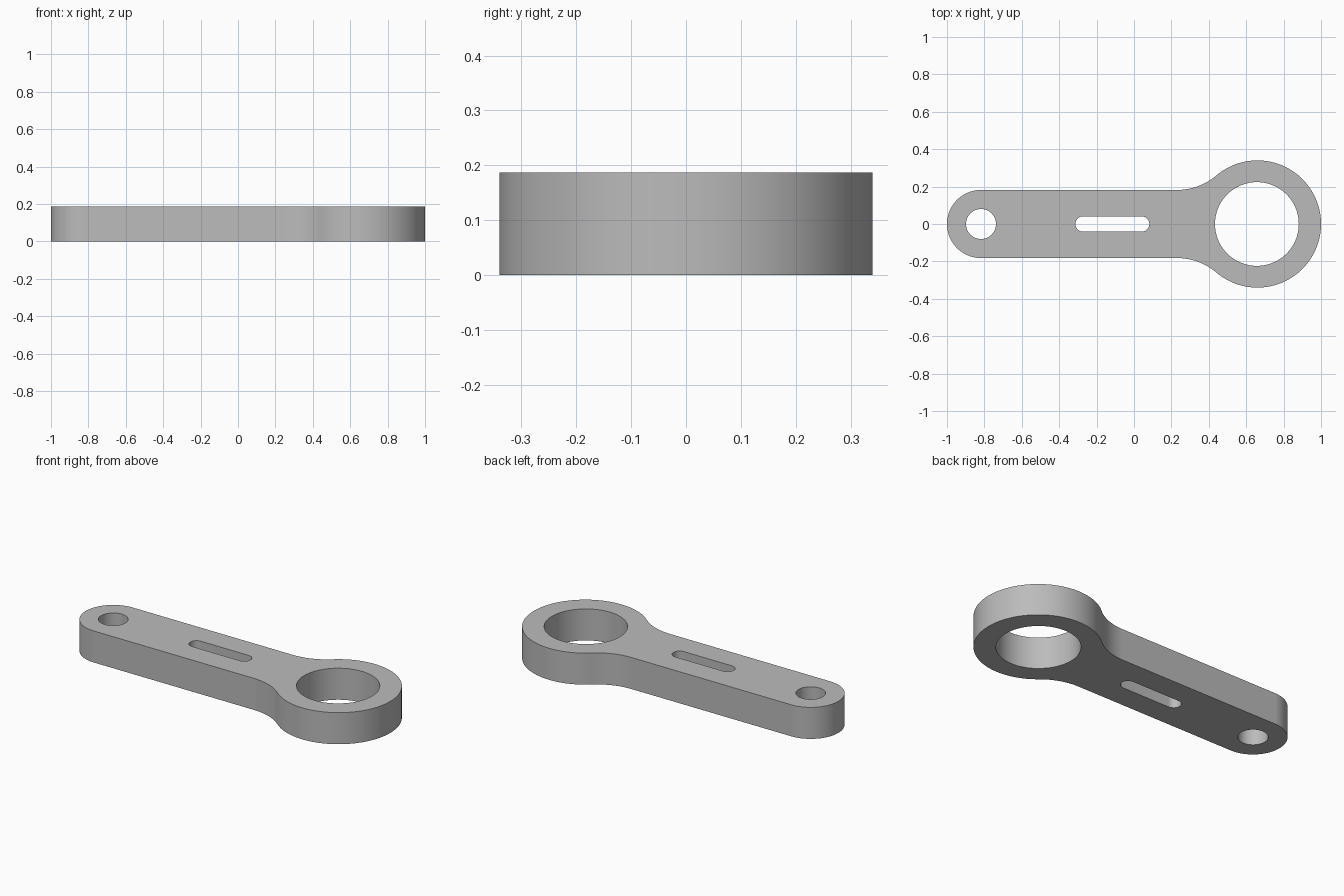
import bpy, bmesh
from math import pi, cos, sin, atan2, radians, hypot

cube = bpy.data.objects.get("Cube")
if cube:
    bpy.data.objects.remove(cube, do_unlink=True)

THICK = 0.187
BIG_X, BIG_R, BORE_R = 0.66, 0.34, 0.224
PIN_X, ARM_R, PIN_R = -0.818, 0.182, 0.08
SLOT_A, SLOT_B, SLOT_R = -0.272, 0.041, 0.041
FILLET_X = 0.23


def arc(cx, cy, r, a0, a1, n):
    """Points along an arc, both ends included."""
    return [(cx + r * cos(a0 + (a1 - a0) * i / n),
             cy + r * sin(a0 + (a1 - a0) * i / n)) for i in range(n + 1)]


def circle(cx, r, n=72):
    return arc(cx, 0, r, 0, 2 * pi, n)[:-1]


def mirrored(points):
    return [(x, -y) for x, y in reversed(points)]


# Fillet tangent to both the straight arm and the large ring
dx = BIG_X - FILLET_X
fillet_r = (dx**2 + ARM_R**2 - BIG_R**2) / (2 * (BIG_R - ARM_R))
fillet_y = ARM_R + fillet_r
touch = atan2(-fillet_y, dx)

# Upper half of the outline, from the ring end to the pin end
upper = arc(BIG_X, 0, BIG_R, 0, touch + pi, 48)
upper += arc(FILLET_X, fillet_y, fillet_r, touch, -pi / 2, 16)[1:]
upper += arc(PIN_X, 0, ARM_R, pi / 2, pi, 24)
outline = upper + mirrored(upper)[1:-1]

slot = (arc(SLOT_B, 0, SLOT_R, -pi / 2, pi / 2, 20)
        + arc(SLOT_A, 0, SLOT_R, pi / 2, 3 * pi / 2, 20))

# Flat profile with its three openings, extruded to the full thickness
curve = bpy.data.curves.new("link_arm_profile", 'CURVE')
curve.dimensions = '2D'
curve.fill_mode = 'BOTH'
curve.extrude = THICK / 2
for loop in (outline, circle(BIG_X - 0.003, BORE_R), circle(PIN_X, PIN_R), slot):
    spline = curve.splines.new('POLY')
    spline.points.add(len(loop) - 1)
    for point, (x, y) in zip(spline.points, loop):
        point.co = (x, y, THICK / 2, 1)
    spline.use_cyclic_u = True

arm = bpy.data.objects.new("link_arm", curve)
bpy.context.collection.objects.link(arm)
bpy.ops.object.select_all(action='DESELECT')
arm.select_set(True)
bpy.context.view_layer.objects.active = arm
bpy.ops.object.convert(target='MESH')
arm = bpy.context.object
arm.name = "link_arm"

# Weld the caps to the walls and stand the part on the ground
bm = bmesh.new()
bm.from_mesh(arm.data)
bmesh.ops.remove_doubles(bm, verts=bm.verts, dist=0.0001)
bmesh.ops.recalc_face_normals(bm, faces=bm.faces)
low = min(v.co.z for v in bm.verts)
bmesh.ops.translate(bm, verts=bm.verts, vec=(0, 0, -low))
bm.to_mesh(arm.data)
bm.free()

# Plain grey metal
grey = bpy.data.materials.new("plain_grey")
grey.use_nodes = True
colour = (0.5, 0.5, 0.5, 1)
grey.diffuse_color = colour
grey.node_tree.nodes["Principled BSDF"].inputs["Base Color"].default_value = colour
arm.data.materials.clear()
arm.data.materials.append(grey)

bpy.ops.object.shade_smooth_by_angle(angle=radians(30))
